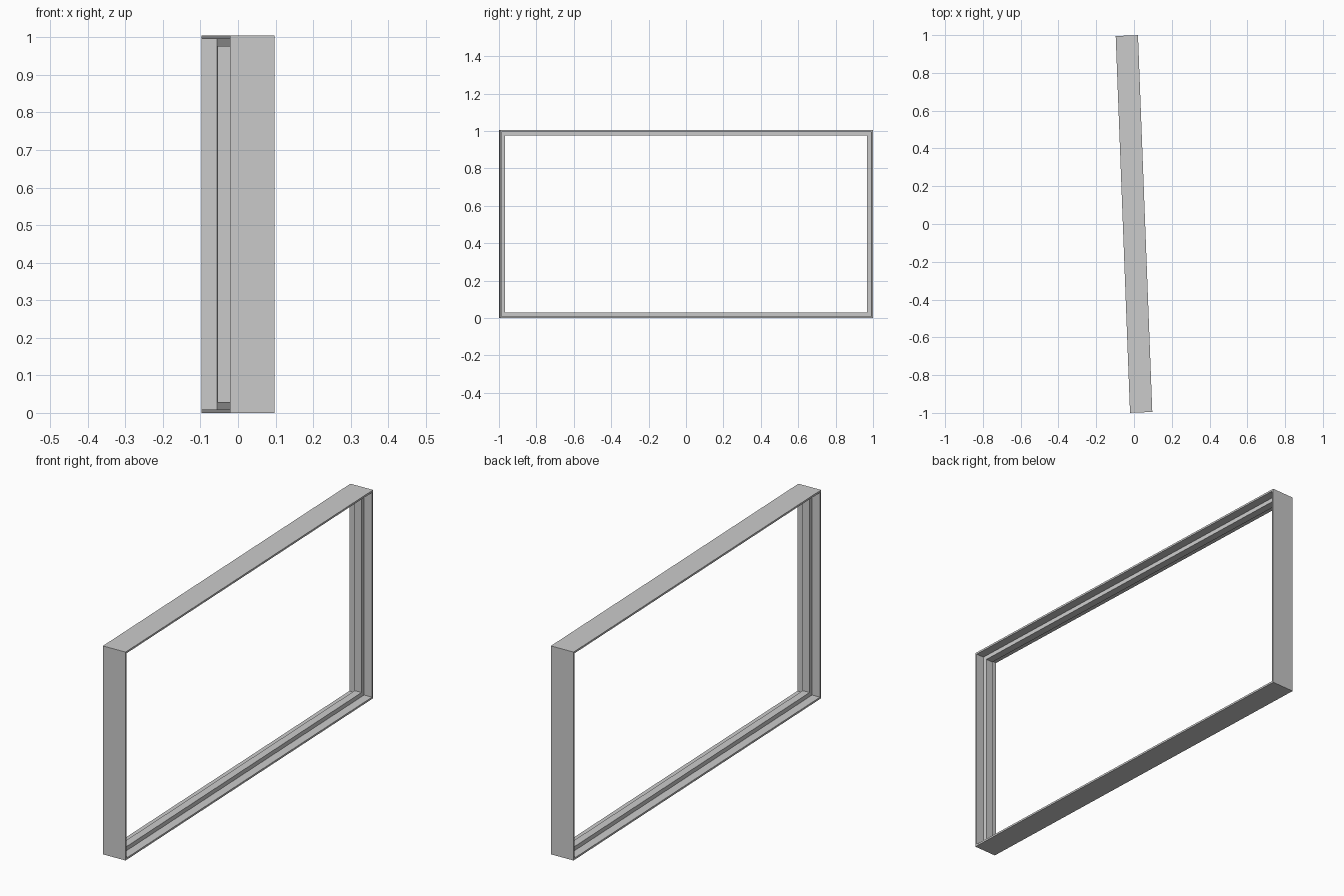
import bpy, bmesh, math

if "Cube" in bpy.data.objects:
    bpy.data.objects.remove(bpy.data.objects["Cube"])

LENGTH, HEIGHT, DEPTH = 1.996, 1.005, 0.118
SHELL, STOP = 0.009, 0.029          # wall thickness at the rebates / at the centre stop
STOP_HALF = 0.018                   # half the width of the centre stop
d = DEPTH / 2

# Cross-section: (position through the depth, inset from the outer edge)
profile = [(-d, 0), (d, 0), (d, SHELL), (STOP_HALF, SHELL), (STOP_HALF, STOP),
           (-STOP_HALF, STOP), (-STOP_HALF, SHELL), (-d, SHELL)]

# Sweep the section around the four mitred corners
bm = bmesh.new()
rings = []
for sy, top in ((-1, 0), (1, 0), (1, 1), (-1, 1)):
    rings.append([bm.verts.new((x, sy * (LENGTH / 2 - t), HEIGHT - t if top else t))
                  for x, t in profile])
n = len(profile)
for c in range(4):
    a, b = rings[c], rings[(c + 1) % 4]
    for i in range(n):
        j = (i + 1) % n
        bm.faces.new((a[i], b[i], b[j], a[j]))
bmesh.ops.recalc_face_normals(bm, faces=bm.faces)

mesh = bpy.data.meshes.new("window_frame")
bm.to_mesh(mesh)
bm.free()
frame = bpy.data.objects.new("window_frame", mesh)
bpy.context.collection.objects.link(frame)

# The frame is turned slightly about the vertical
frame.rotation_euler.z = math.asin(0.038)
